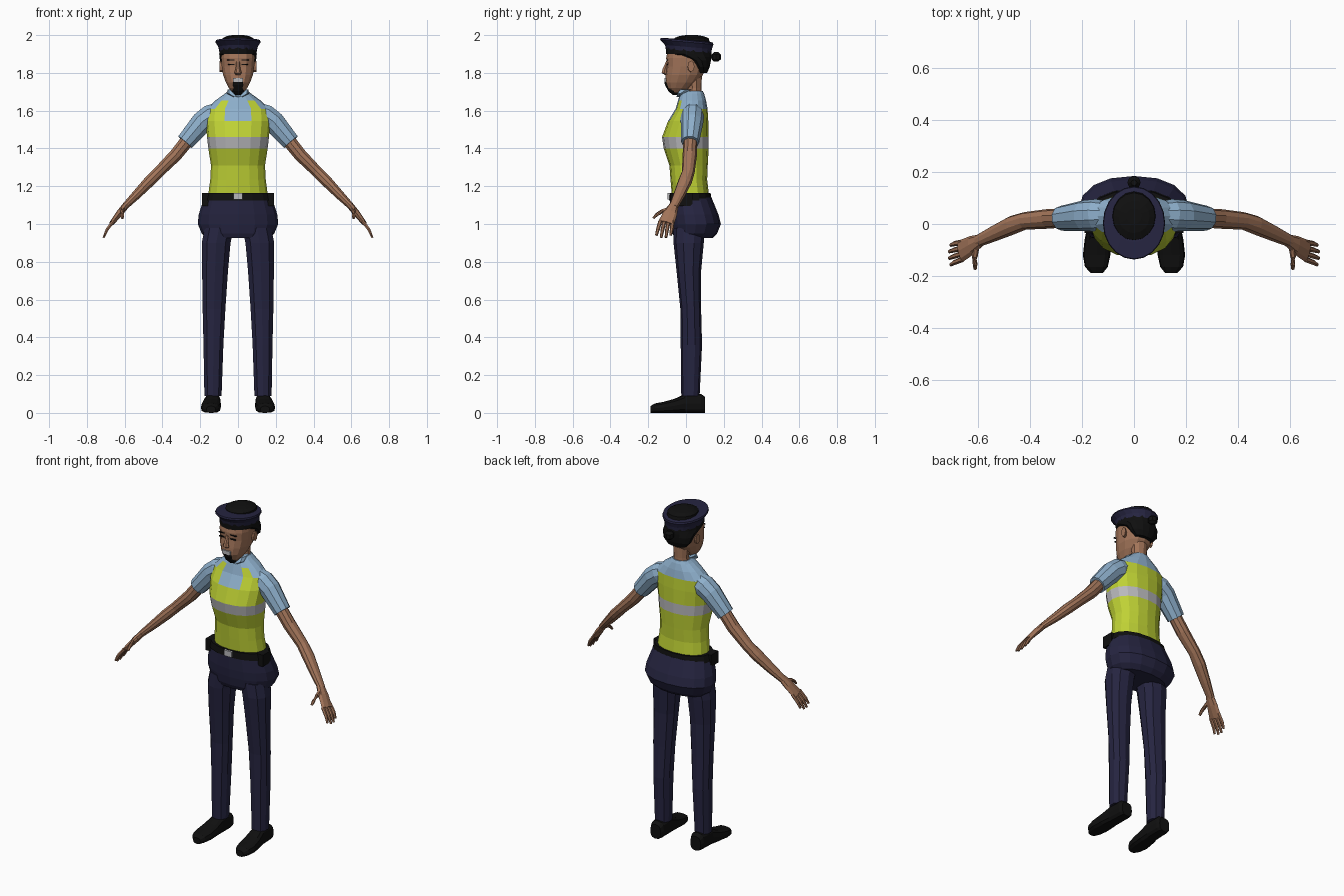
import bpy, bmesh, math
from mathutils import Vector as V


def mat(name, r, g, b):
    m = bpy.data.materials.new(name)
    m.diffuse_color = (r, g, b, 1)
    return m


NAVY = mat("navy cloth", 0.019, 0.018, 0.052)
BLACK = mat("black", 0.005, 0.005, 0.005)
LIME = mat("lime vest", 0.52, 0.64, 0.035)
GREY = mat("silver grey", 0.48, 0.48, 0.50)
BLUE = mat("light blue shirt", 0.27, 0.43, 0.60)
SKIN = mat("brown skin", 0.36, 0.175, 0.10)


def loft(name, rings, sides, mats, rule=None, power=1.0):
    """Skin closed rings, each given as (centre, first half axis, second half axis)."""
    bm = bmesh.new()
    rows = []
    for c, u, v in rings:
        row = []
        for i in range(sides):
            a = 2 * math.pi * i / sides
            p = [math.copysign(abs(k) ** power, k) for k in (math.cos(a), math.sin(a))]
            row.append(bm.verts.new(V(c) + V(u) * p[0] + V(v) * p[1]))
        rows.append(row)
    for a, b in zip(rows, rows[1:]):
        for i in range(sides):
            j = (i + 1) % sides
            bm.faces.new((a[i], a[j], b[j], b[i]))
    bm.faces.new(rows[0])
    bm.faces.new(rows[-1])
    bmesh.ops.recalc_face_normals(bm, faces=bm.faces)
    if rule:
        for f in bm.faces:
            f.material_index = rule(f.calc_center_median())
    me = bpy.data.meshes.new(name)
    bm.to_mesh(me)
    bm.free()
    for m in mats:
        me.materials.append(m)
    ob = bpy.data.objects.new(name, me)
    bpy.context.collection.objects.link(ob)
    return ob


def stack(name, rows, sides, mats, rule=None, power=1.0, x=0, tilt=0):
    """Upright part; rows are (z, half width, front y, back y)."""
    rings = []
    for z, w, f, b in rows:
        h = (b - f) / 2
        rings.append(((x, (f + b) / 2, z), (0, -h, tilt * h), (w, 0, 0)))
    return loft(name, rings, sides, mats, rule, power)


def tube(name, pts, sides, m):
    """Limb along a path; points are (x, y, z, half width in y, half thickness)."""
    cs = [V(p[:3]) for p in pts]
    rings = []
    for i, p in enumerate(pts):
        t = (cs[min(i + 1, len(cs) - 1)] - cs[max(i - 1, 0)]).normalized()
        ref = V((0, 1, 0)) if abs(t.y) < 0.8 else V((1, 0, 0))
        v = (ref - t * ref.dot(t)).normalized()
        rings.append((cs[i], v * p[3], t.cross(v) * p[4]))
    return loft(name, rings, sides, [m])


def box(name, c, s, m):
    rings = [((c[0], c[1], c[2] + k * s[2] / 2), (s[0] / 2, s[1] / 2, 0), (-s[0] / 2, s[1] / 2, 0)) for k in (-1, 1)]
    return loft(name, rings, 4, [m])


# Torso: lime vest with a grey band and a blue shirt yoke
def vest_rule(c):
    x = abs(c.x)
    front = c.y < 0.03
    if 1.40 < c.z < 1.46:
        return 1
    if c.z > 1.655 or (c.z > 1.60 and (x > 0.10 or not front)):
        return 2
    if c.z > 1.545 and (x > 0.15 or (front and x < 0.05)):
        return 2
    return 0


stack("vest_torso", [
    (1.15, .158, -.075, .122), (1.235, .147, -.082, .112), (1.31, .143, -.088, .115),
    (1.40, .157, -.118, .12), (1.46, .164, -.127, .12), (1.545, .172, -.095, .118),
    (1.61, .167, -.055, .114), (1.655, .118, -.042, .106), (1.69, .07, -.032, .096),
    (1.705, .052, -.012, .088)], 16, [LIME, GREY, BLUE], vest_rule, .92)

# Hips, belt and buckle
stack("hips", [
    (.925, .165, -.06, .14), (.95, .192, -.072, .165), (1.0, .213, -.08, .185),
    (1.05, .208, -.084, .172), (1.14, .18, -.085, .135)], 16, [NAVY], power=.9)
stack("belt", [(1.125, .187, -.09, .137), (1.165, .176, -.088, .13)], 16, [BLACK], power=.9)
box("buckle", (0, -.09, 1.147), (.05, .016, .034), GREY)

for s, side in ((1, "left"), (-1, "right")):
    # Belt pouches
    box(side + "_pouch", (s * .168, .0, 1.13), (.045, .07, .07), BLACK)

    # Trouser leg and shoe
    leg = []
    for z, a, b, f, r in ((.09, .085, .180, -.025, .072), (.36, .075, .185, -.028, .085),
                          (.55, .064, .19, -.03, .08), (.75, .05, .193, -.05, .08),
                          (.90, .036, .195, -.066, .094), (.98, .02, .18, -.065, .10)):
        leg.append(((s * (a + b) / 2, (f + r) / 2, z), (0, (r - f) / 2, 0), ((b - a) / 2, 0, 0)))
    loft(side + "_trouser_leg", leg, 10, [NAVY], power=.9)
    shoe = []
    for y, w, h, x in ((.10, .034, .085, .133), (.08, .042, .10, .133), (-.005, .044, .10, .135),
                       (-.06, .05, .075, .14), (-.12, .053, .058, .144), (-.165, .044, .05, .145),
                       (-.188, .024, .036, .143)):
        shoe.append(((s * x, y, h / 2), (w, 0, 0), (0, 0, h / 2)))
    loft(side + "_shoe", shoe, 12, [BLACK], power=.7)

    # Sleeve, bare arm and palm
    def limb(name, pts, n, m):
        tube(side + name, [(s * p[0],) + tuple(p[1:]) for p in pts], n, m)

    limb("_sleeve", [(.09, .035, 1.60, .05, .05), (.145, .034, 1.572, .062, .064),
                     (.19, .032, 1.54, .06, .06), (.28, .022, 1.433, .048, .05)], 10, BLUE)
    limb("_arm", [(.25, .024, 1.465, .036, .038), (.33, .02, 1.365, .038, .036),
                  (.42, .012, 1.275, .034, .031), (.47, -.005, 1.225, .037, .031),
                  (.54, -.037, 1.152, .031, .025), (.602, -.066, 1.09, .024, .018)], 10, SKIN)
    limb("_palm", [(.592, -.064, 1.10, .025, .018), (.625, -.082, 1.06, .037, .018),
                   (.668, -.105, 1.005, .043, .013)], 8, SKIN)
    # Fingers and thumb
    for k in range(4):
        o = (k - 1.5) * .022
        short = .012 if k in (0, 3) else 0
        limb("_finger_%d" % (k + 1), [
            (.66, -.103 + o, 1.015, .011, .010), (.692, -.112 + o * 1.1, .972, .010, .009),
            (.712 - short / 2, -.119 + o * 1.15, .928 + short, .007, .006)], 6, SKIN)
    limb("_thumb", [(.608, -.085, 1.08, .013, .014), (.613, -.125, 1.068, .011, .012),
                    (.612, -.155, 1.05, .009, .01), (.612, -.173, 1.03, .006, .007)], 6, SKIN)

    # Collar flap, ear, eye and eyebrow
    loft(side + "_collar", [((s * .012, -.04, 1.672), (.012, 0, 0), (0, .012, 0)),
                            ((s * .034, -.03, 1.69), (.025, 0, 0), (0, .018, 0)),
                            ((s * .043, .0, 1.712), (.012, 0, 0), (0, .035, 0))], 6, [BLUE])
    loft(side + "_ear", [((s * .08, .022, 1.83), (0, .014, 0), (0, 0, .024)),
                         ((s * .098, .027, 1.835), (0, .018, 0), (0, 0, .03))], 8, [SKIN])
    box(side + "_eye", (s * .036, -.0985, 1.845), (.034, .009, .006), BLACK)
    box(side + "_eyebrow", (s * .038, -.0985, 1.868), (.04, .009, .005), BLACK)

# Neck and head
stack("neck", [(1.66, .052, -.005, .085), (1.72, .046, .008, .082), (1.82, .05, .0, .085)], 10, [SKIN])
stack("head", [
    (1.695, .028, -.075, -.02), (1.72, .05, -.098, .02), (1.75, .066, -.11, .06),
    (1.79, .081, -.108, .09), (1.835, .088, -.102, .105), (1.88, .091, -.105, .11),
    (1.93, .088, -.095, .11)], 14, [SKIN], power=.85)
loft("nose", [((0, -.098, 1.862), (.009, 0, 0), (0, .008, 0)),
              ((0, -.112, 1.82), (.013, 0, 0), (0, .014, 0)),
              ((0, -.115, 1.80), (.02, 0, 0), (0, .016, 0)),
              ((0, -.106, 1.79), (.012, 0, 0), (0, .008, 0))], 6, [SKIN])

# Mouth and chin beard
box("mouth", (0, -.11, 1.762), (.055, .009, .022), GREY)
stack("beard", [(1.682, .016, -.07, -.03), (1.705, .034, -.094, -.02), (1.735, .041, -.111, -.03),
                (1.752, .038, -.115, -.05)], 10, [BLACK])

# Hair, bun and its tie
stack("hair", [(1.80, .06, .06, .112), (1.83, .088, .04, .125), (1.865, .098, .005, .132),
               (1.885, .101, -.055, .135), (1.90, .102, -.105, .136), (1.935, .10, -.108, .132)],
      14, [BLACK])
stack("bun", [(1.86, .012, .148, .17), (1.872, .026, .135, .185), (1.897, .026, .135, .185),
              (1.91, .012, .148, .17)], 8, [BLACK])
box("bun_tie", (0, .13, 1.887), (.025, .04, .02), BLACK)

# Cap: flared navy band, front peak and black crown
stack("cap", [(1.915, .10, -.105, .134), (1.937, .104, -.112, .137), (1.963, .12, -.137, .145),
              (1.972, .117, -.134, .142), (1.974, .084, -.07, .126)], 20, [NAVY], tilt=.09)
stack("cap_crown", [(1.962, .085, -.068, .126), (1.984, .082, -.062, .12), (1.995, .06, -.035, .09),
                    (2.0, .03, 0, .06)], 16, [BLACK])
